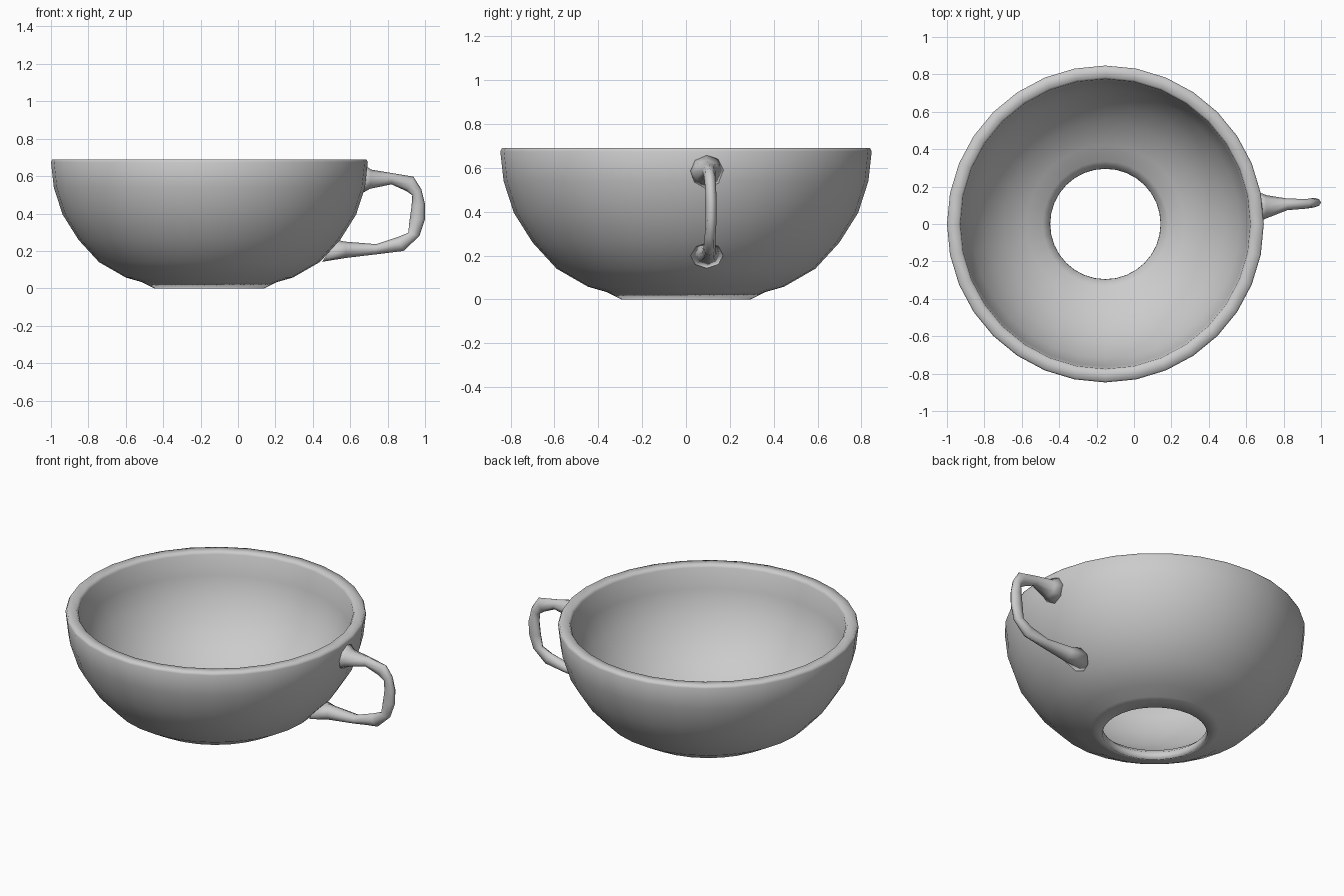
import bpy, bmesh
from math import sin, cos, pi
from mathutils import Vector


def make_object(name, rings, wrap):
    """Skin a list of equal closed rings; wrap joins last ring to first, else caps."""
    bm = bmesh.new()
    loops = [[bm.verts.new(p) for p in ring] for ring in rings]
    n = len(loops[0])
    pairs = list(zip(loops, loops[1:]))
    if wrap:
        pairs.append((loops[-1], loops[0]))
    for a, b in pairs:
        for i in range(n):
            j = (i + 1) % n
            bm.faces.new((a[i], a[j], b[j], b[i]))
    if not wrap:
        bm.faces.new(loops[0])
        bm.faces.new(loops[-1])
    bmesh.ops.recalc_face_normals(bm, faces=bm.faces)
    mesh = bpy.data.meshes.new(name)
    bm.to_mesh(mesh)
    bm.free()
    mesh.shade_smooth()
    obj = bpy.data.objects.new(name, mesh)
    bpy.context.collection.objects.link(obj)
    return obj


# Bowl: closed wall profile (radius, z), open hole through the base
CENTRE_X, SIDES = -0.153, 32
profile = [
    (0.295, 0.0), (0.36, 0.033), (0.447, 0.058), (0.59, 0.14), (0.70, 0.26),
    (0.785, 0.395), (0.832, 0.54), (0.847, 0.675), (0.84, 0.69),
    (0.785, 0.69), (0.775, 0.675), (0.762, 0.55), (0.718, 0.42),
    (0.64, 0.30), (0.545, 0.20), (0.42, 0.12), (0.335, 0.085), (0.296, 0.05),
]
make_object("bowl", [
    [(CENTRE_X + r * cos(2 * pi * i / SIDES), r * sin(2 * pi * i / SIDES), z)
     for i in range(SIDES)] for r, z in profile], wrap=True)

# Handle: sections as outer x, z, inner x, z, centre y, half width
sections = [
    (0.655, 0.680, 0.650, 0.500, 0.092, 0.085),
    (0.710, 0.635, 0.705, 0.532, 0.092, 0.062),
    (0.820, 0.617, 0.820, 0.556, 0.105, 0.031),
    (0.938, 0.597, 0.900, 0.520, 0.108, 0.026),
    (0.980, 0.530, 0.932, 0.498, 0.112, 0.025),
    (1.000, 0.450, 0.928, 0.440, 0.115, 0.025),
    (1.000, 0.370, 0.918, 0.370, 0.115, 0.025),
    (0.970, 0.280, 0.910, 0.297, 0.110, 0.025),
    (0.885, 0.200, 0.850, 0.273, 0.107, 0.027),
    (0.740, 0.182, 0.740, 0.236, 0.105, 0.032),
    (0.580, 0.163, 0.570, 0.250, 0.100, 0.045),
    (0.450, 0.142, 0.525, 0.260, 0.095, 0.075),
]
rings = []
for ox, oz, ix, iz, y, w in sections:
    mid = Vector(((ox + ix) / 2, y, (oz + iz) / 2))
    up = Vector(((ox - ix) / 2, 0, (oz - iz) / 2))
    side = Vector((0, w, 0))
    rings.append([mid + up * cos(pi * k / 4) + side * sin(pi * k / 4)
                  for k in range(8)])
make_object("handle", rings, wrap=False)
